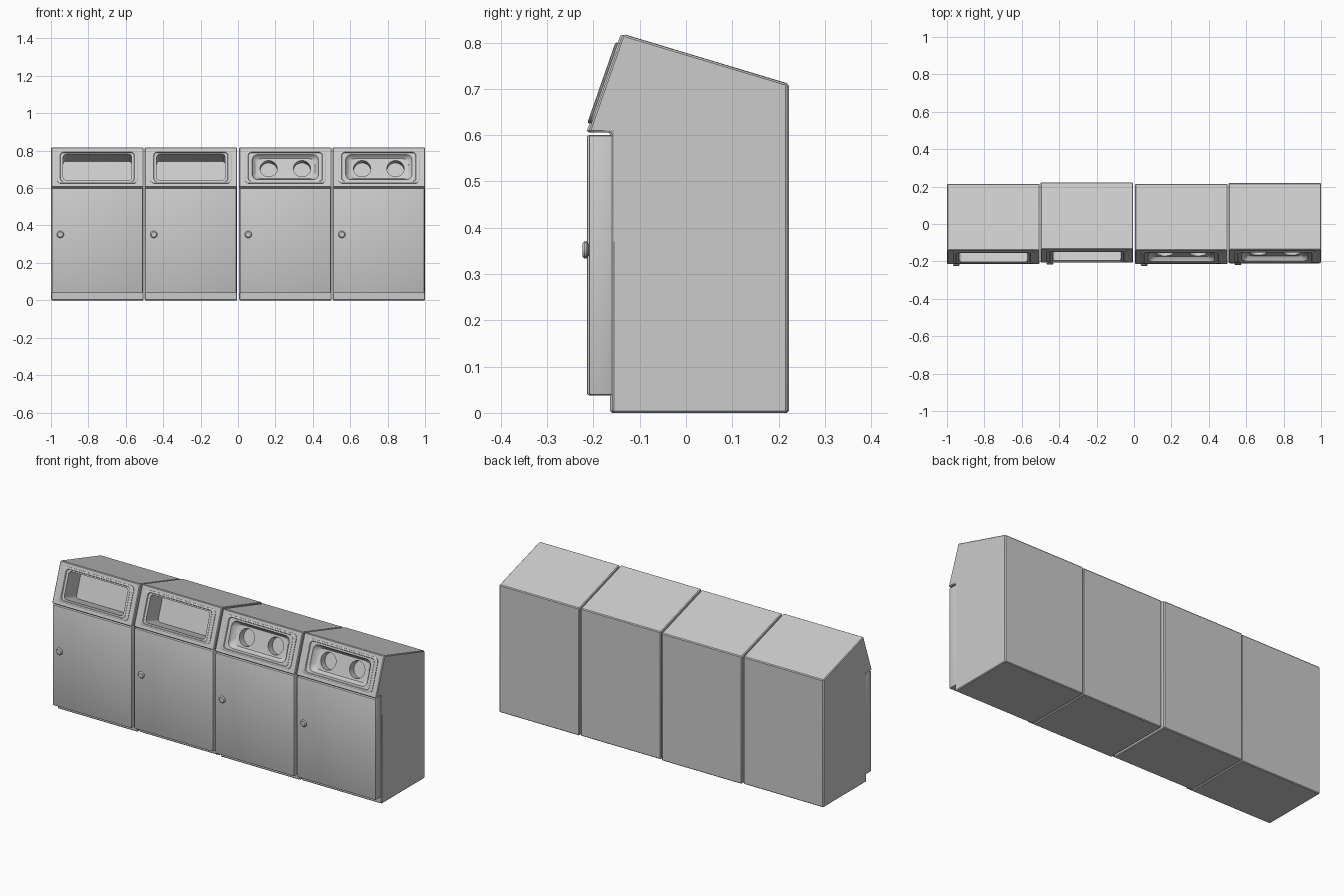
import bpy, bmesh, math
from mathutils import Matrix, Vector

if "Cube" in bpy.data.objects:
    bpy.data.objects.remove(bpy.data.objects["Cube"])

# Sloped hood face: bottom and top points as (y, z)
LOW, HIGH = (-0.211, 0.606), (-0.137, 0.818)
TILT = math.atan2(HIGH[1] - LOW[1], HIGH[0] - LOW[0])
MID = Vector((0, (LOW[0] + HIGH[0]) / 2, (LOW[1] + HIGH[1]) / 2))
WIDTH = 0.494


def finish(bm, name, matrix=None):
    bmesh.ops.recalc_face_normals(bm, faces=bm.faces)
    mesh = bpy.data.meshes.new(name)
    bm.to_mesh(mesh)
    bm.free()
    ob = bpy.data.objects.new(name, mesh)
    bpy.context.collection.objects.link(ob)
    if matrix:
        mesh.transform(matrix)
    return ob


def smooth(ob):
    bpy.ops.object.select_all(action='DESELECT')
    ob.select_set(True)
    bpy.context.view_layer.objects.active = ob
    bpy.ops.object.shade_smooth_by_angle(angle=math.radians(32))


def rounded_rect(w, h, r, n=6):
    pts = []
    for k, (sx, sy) in enumerate([(1, 1), (-1, 1), (-1, -1), (1, -1)]):
        for i in range(n + 1):
            a = math.pi / 2 * (k + i / n)
            pts.append((sx * (w / 2 - r) + r * math.cos(a), sy * (h / 2 - r) + r * math.sin(a)))
    return pts


def loft(name, sections, matrix, ring=False):
    """Join rounded rectangles (w, h, r, z); capped, or closed as a ring."""
    bm = bmesh.new()
    loops = [[bm.verts.new((x, y, z)) for x, y in rounded_rect(w, h, r)] for w, h, r, z in sections]
    pairs = list(zip(loops, loops[1:] + loops[:1] if ring else loops[1:]))
    for a, b in pairs:
        for i in range(len(a)):
            j = (i + 1) % len(a)
            bm.faces.new((a[i], a[j], b[j], b[i]))
    if not ring:
        bm.faces.new(loops[0])
        bm.faces.new(loops[-1])
    return finish(bm, name, matrix)


def cut(ob, cutter):
    mod = ob.modifiers.new("cut", 'BOOLEAN')
    mod.operation, mod.solver, mod.object = 'DIFFERENCE', 'EXACT', cutter
    bpy.context.view_layer.objects.active = ob
    bpy.ops.object.modifier_apply(modifier=mod.name)
    bpy.data.objects.remove(cutter)


def cabinet(name, cx, cy):
    profile = [(-0.160, 0), (0.219, 0), (0.219, 0.711), HIGH, LOW, (-0.160, 0.606)]
    bm = bmesh.new()
    face = bm.faces.new([bm.verts.new((cx - WIDTH / 2, cy + y, z)) for y, z in profile])
    new = bmesh.ops.extrude_face_region(bm, geom=[face])['geom']
    bmesh.ops.translate(bm, vec=(WIDTH, 0, 0), verts=[v for v in new if isinstance(v, bmesh.types.BMVert)])
    bmesh.ops.recalc_face_normals(bm, faces=bm.faces)
    bmesh.ops.bevel(bm, geom=bm.edges[:], offset=0.004, segments=1, affect='EDGES')
    return finish(bm, name)


def door(name, cx, cy):
    bm = bmesh.new()
    size = Matrix.Diagonal((0.487, 0.052, 0.562, 1))
    bmesh.ops.create_cube(bm, size=1, matrix=Matrix.Translation((cx, cy - 0.184, 0.319)) @ size)
    bmesh.ops.bevel(bm, geom=bm.edges[:], offset=0.005, segments=2, profile=0.5, affect='EDGES')
    return finish(bm, name)


def knob(name, x, cy):
    # Turned lock profile: (radius, distance out from the door)
    profile = [(0.013, -0.003), (0.013, 0.002), (0.019, 0.004), (0.019, 0.006), (0.014, 0.011), (0, 0.011)]
    bm = bmesh.new()
    verts = [bm.verts.new((r, 0, z)) for r, z in profile]
    edges = [bm.edges.new(p) for p in zip(verts, verts[1:])]
    bmesh.ops.spin(bm, geom=verts + edges, cent=(0, 0, 0), axis=(0, 0, 1), angle=math.tau, steps=24)
    bmesh.ops.remove_doubles(bm, verts=bm.verts, dist=1e-5)
    place = Matrix.Translation((x, cy - 0.209, 0.352)) @ Matrix.Rotation(math.pi / 2, 4, 'X')
    return finish(bm, name, place)


# Four bins: two with slots, two with round bottle holes
bins = [(-0.752, -0.004, 'slot'), (-0.252, 0.003, 'slot'), (0.253, -0.004, 'round'), (0.753, 0.0, 'round')]
for i, (cx, cy, kind) in enumerate(bins, 1):
    slope = Matrix.Translation(MID + Vector((cx, cy, 0))) @ Matrix.Rotation(TILT, 4, 'X')
    body = cabinet(f"bin_body_{i}", cx, cy)

    if kind == 'slot':
        # Deep rectangular slot
        w, h, r = 0.365, 0.146, 0.015
        cut(body, loft("slot_cutter", [(w, h, r, 0.03), (w, h, r, -0.115)], slope))
    else:
        # Shallow dish with two holes in its floor
        w, h, r = 0.355, 0.142, 0.03
        dish = [(w, h, r, 0.03), (w, h, r, 0), (w - 0.012, h - 0.012, r, -0.014),
                (w - 0.04, h - 0.03, r, -0.024)]
        cut(body, loft("dish_cutter", dish, slope))
        for side in (-1, 1):
            bm = bmesh.new()
            bmesh.ops.create_cone(bm, cap_ends=True, segments=32, radius1=0.046, radius2=0.046, depth=0.09,
                                  matrix=Matrix.Translation((side * 0.089, 0, -0.02)))
            cut(body, finish(bm, "hole_cutter", slope))

    # Raised trim around the opening
    trim = loft(f"opening_trim_{i}", [(0.434, 0.184, 0.022, -0.003), (0.434, 0.184, 0.022, 0.003),
                                      (0.428, 0.178, 0.020, 0.005), (0.398, 0.166, 0.018, 0.005),
                                      (0.392, 0.162, 0.016, 0.002), (0.392, 0.162, 0.016, -0.003)], slope, ring=True)
    for ob in (body, trim, door(f"bin_door_{i}", cx, cy), knob(f"door_lock_{i}", cx - 0.198, cy)):
        smooth(ob)
